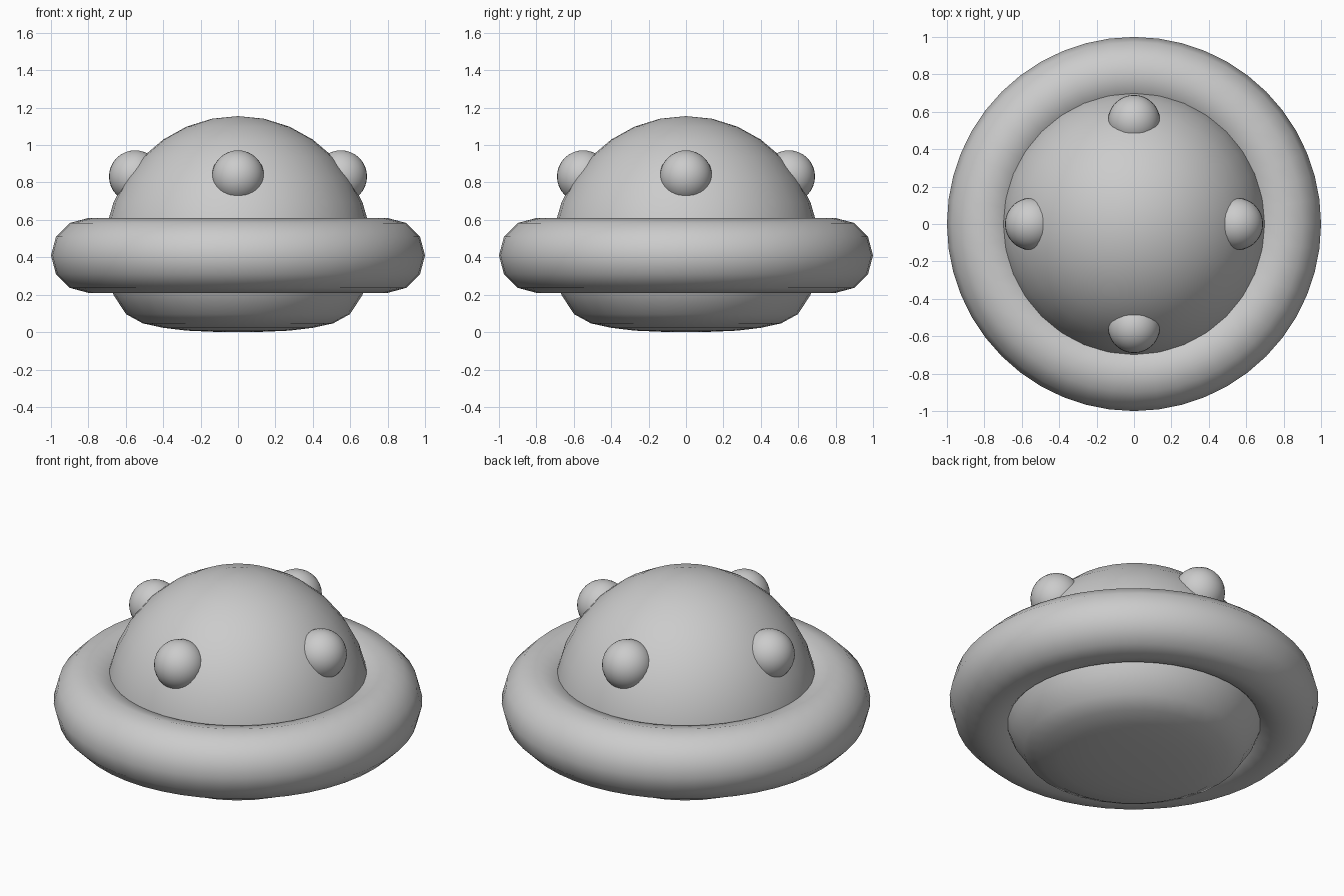
import bpy, math

if "Cube" in bpy.data.objects:
    bpy.data.objects.remove(bpy.data.objects["Cube"])

grey = bpy.data.materials.new("plain grey")
grey.diffuse_color = (0.6, 0.6, 0.6, 1)
grey.use_nodes = True
grey.node_tree.nodes["Principled BSDF"].inputs["Base Color"].default_value = grey.diffuse_color


def finish(obj, name):
    obj.name = name
    obj.data.materials.append(grey)
    for p in obj.data.polygons:
        p.use_smooth = True
    return obj


# hull: round dome above, flattened bowl below (same ring radii on both halves)
CENTRE, RADIUS, HEIGHT, RINGS = 0.41, 0.72, 0.745, 16
bpy.ops.mesh.primitive_uv_sphere_add(segments=32, ring_count=RINGS, radius=1)
hull = finish(bpy.context.object, "saucer_hull")
# depth below the centre for each lower ring, equator to base
depth = [0, 0.11, 0.212, 0.314, 0.363, 0.387, 0.402, 0.408, 0.41]
for v in hull.data.vertices:
    ring = round(math.asin(max(-1, min(1, v.co.z))) / (math.pi / RINGS))
    v.co.x *= RADIUS
    v.co.y *= RADIUS
    v.co.z = CENTRE + (v.co.z * HEIGHT if ring >= 0 else -depth[-ring])

# rim ring around the hull
bpy.ops.mesh.primitive_torus_add(location=(0, 0, CENTRE), major_radius=0.8,
                                 minor_radius=0.2, major_segments=48,
                                 minor_segments=12)
finish(bpy.context.object, "rim_ring")

# four round lamps set in the dome
for i, side in enumerate(("right", "back", "left", "front")):
    a = i * math.pi / 2
    bpy.ops.mesh.primitive_uv_sphere_add(
        segments=32, ring_count=16, radius=0.14,
        location=(0.55 * math.cos(a), 0.55 * math.sin(a), 0.832))
    finish(bpy.context.object, side + "_lamp")
